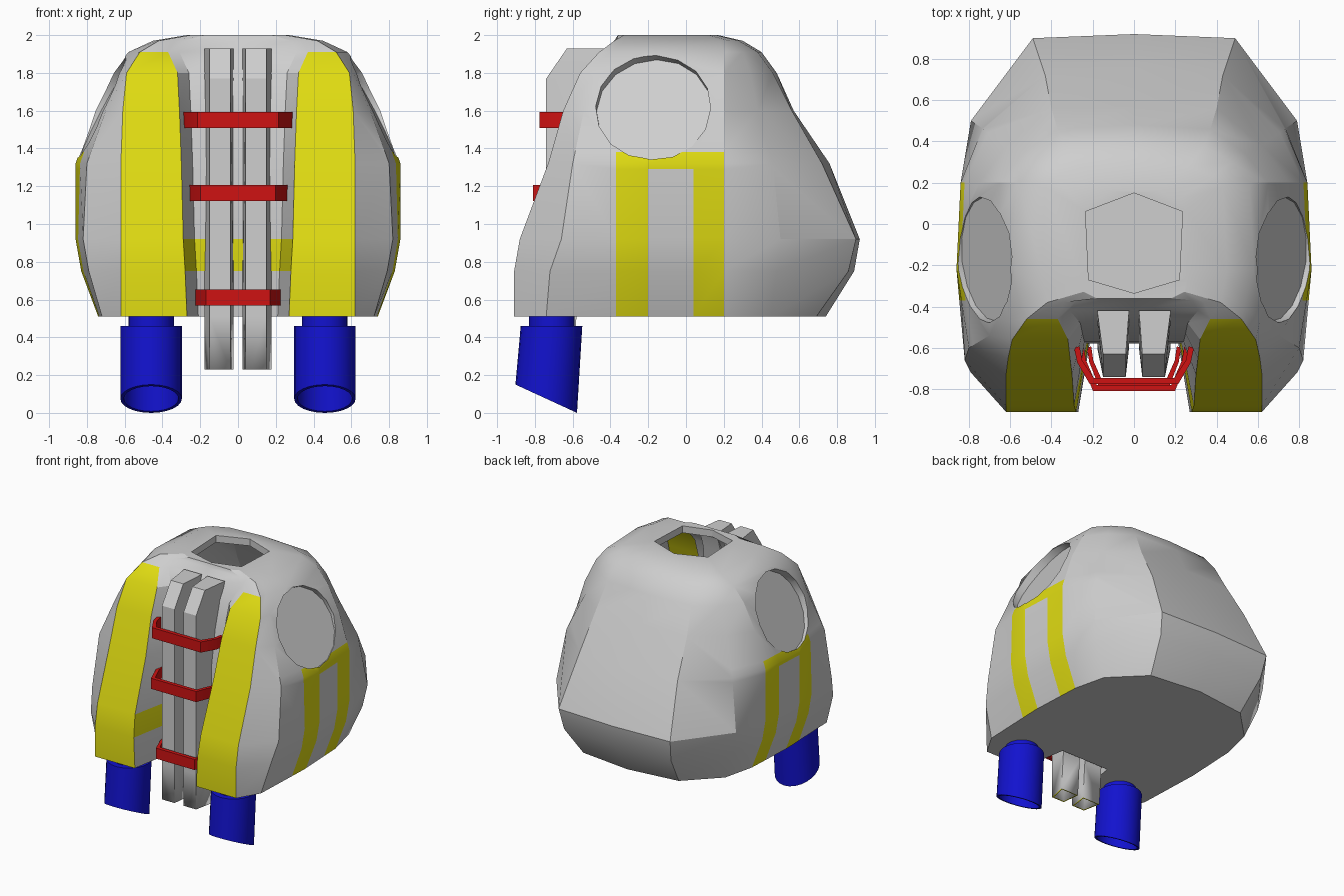
import bpy, bmesh, math
from mathutils import Vector

if "Cube" in bpy.data.objects:
    bpy.data.objects.remove(bpy.data.objects["Cube"])


def material(name, rgb):
    m = bpy.data.materials.new(name)
    m.use_nodes = True
    m.diffuse_color = (*rgb, 1)
    m.node_tree.nodes["Principled BSDF"].inputs["Base Color"].default_value = (*rgb, 1)
    return m


GREY = material("shell grey", (.62, .62, .62))
YELLOW = material("strap yellow", (.74, .71, .006))
RED = material("band red", (.62, .006, .006))
BLUE = material("nozzle blue", (.006, .006, .62))


def finish(obj, angle=30):
    obj.data.polygons.foreach_set("use_smooth", [True] * len(obj.data.polygons))
    obj.data.set_sharp_from_angle(angle=math.radians(angle))


def loft(name, rings, mats, cap_start=True, cap_end=True, paint=None, angle=30):
    """Skin a stack of closed rings; paint(level, column) gives a material index."""
    bm = bmesh.new()
    rows = [[bm.verts.new(p) for p in ring] for ring in rings]
    n = len(rows[0])
    for i in range(len(rows) - 1):
        for j in range(n):
            k = (j + 1) % n
            f = bm.faces.new((rows[i][j], rows[i][k], rows[i + 1][k], rows[i + 1][j]))
            f.material_index = paint(i, j) if paint else 0
    if cap_start:
        bm.faces.new(rows[0][::-1])
    if cap_end:
        bm.faces.new(rows[-1])
    bmesh.ops.recalc_face_normals(bm, faces=bm.faces)
    mesh = bpy.data.meshes.new(name)
    bm.to_mesh(mesh)
    bm.free()
    for m in mats:
        mesh.materials.append(m)
    obj = bpy.data.objects.new(name, mesh)
    bpy.context.collection.objects.link(obj)
    finish(obj, angle)
    return obj


# Shell: one row per height
# z, channel y, strap y, strap inner x, strap outer x, crease x y, side x,
# rear side x y, back corner x y, back middle y
LEVELS = [
    (.51, -.55, -.91, .27, .62, .72, -.74, .74, .66, .45, .42, .69, .74),
    (.75, -.57, -.91, .28, .62, .79, -.72, .83, .76, .48, .47, .86, .89),
    (.92, -.58, -.88, .29, .62, .82, -.66, .86, .79, .50, .49, .90, .92),
    (1.32, -.57, -.73, .30, .62, .80, -.60, .86, .73, .46, .43, .72, .76),
    (1.6, -.53, -.65, .31, .61, .70, -.54, .77, .62, .38, .40, .56, .57),
    (1.8, -.48, -.56, .32, .59, .61, -.47, .67, .54, .34, .37, .46, .48),
    (1.91, -.42, -.46, .37, .52, .53, -.40, .58, .47, .30, .34, .38, .40),
    (1.97, -.37, -.38, .34, .42, .43, -.33, .45, .38, .23, .26, .28, .30),
    (2.0, -.36, -.33, .24, .25, .26, -.26, .27, .22, .12, .12, .16, .17),
]


def shell_ring(level):
    z, ych, yst, xc, xd, xe, ye, xf, xs, ys, xh, yh, yb = level
    half = [(0, ych), (xc - .06, ych), (xc, yst), (xd, yst), (xe, ye), (xf, -.22),
            (xf - .02, min(.2, ys - .05)), (xs, ys), (xh, yh), (0, yb)]
    full = half + [(-x, y) for x, y in half[-2:0:-1]]
    return [(x, y, z) for x, y in full]


def shell_paint(level, column):
    column = min(column, 17 - column)
    strap = column == 2 and level < 6
    channel_band = column < 2 and level == 1
    return int(strap or channel_band)


shell = loft("shell", [shell_ring(r) for r in LEVELS], [GREY, YELLOW], paint=shell_paint)

# Side stripes, cut into the shell's flanks
bm = bmesh.new()
bm.from_mesh(shell.data)
cuts = [((0, y, 0), (0, 1, 0)) for y in (-.37, -.2, .04, .2)]
cuts += [((0, 0, z), (0, 0, 1)) for z in (1.29, 1.38)]
for point, normal in cuts:
    flank = []
    for f in bm.faces:
        c = f.calc_center_median()
        if abs(c.x) > .6 and abs(c.y) < .5 and .52 < c.z < 1.55:
            flank.append(f)
    edges = {e for f in flank for e in f.edges}
    verts = {v for f in flank for v in f.verts}
    bmesh.ops.bisect_plane(bm, geom=flank + list(edges) + list(verts),
                           plane_co=point, plane_no=normal)
for f in bm.faces:
    c = f.calc_center_median()
    if abs(c.x) > .6 and -.37 < c.y < .2 and .52 < c.z < 1.38:
        if c.y < -.2 or c.y > .04 or c.z > 1.29:
            f.material_index = 1
bm.to_mesh(shell.data)
bm.free()


def cut(target, cutter):
    mod = target.modifiers.new("cut", "BOOLEAN")
    mod.operation = "DIFFERENCE"
    mod.solver = "EXACT"
    mod.object = cutter
    cutter.hide_render = True
    bpy.context.view_layer.objects.active = target
    bpy.ops.object.modifier_apply(modifier=mod.name)
    bpy.data.objects.remove(cutter)


# Shallow round arm sockets
for side in (1, -1):
    axis = Vector((.88 * side, -.1, .47)).normalized()
    centre = Vector((.69 * side, -.17, 1.6))
    turn = axis.to_track_quat("Z", "Y")
    rings = [[centre + turn @ Vector((.305 * math.cos(a), .305 * math.sin(a), h))
              for a in (math.tau * i / 16 for i in range(16))] for h in (0, .5)]
    cut(shell, loft("socket_cutter", rings, [GREY]))

# Six-sided neck opening into the hollow shell
HEX = [(0, .15), (-.235, .06), (-.22, -.27), (0, -.335), (.22, -.27), (.235, .06)]
cut(shell, loft("neck_cutter", [[(x, y, z) for x, y in HEX] for z in (1.945, 2.2)], [GREY]))
bm = bmesh.new()
bm.from_mesh(shell.data)
floor = [f for f in bm.faces if all(abs(v.co.z - 1.945) < .001 for v in f.verts)]
bmesh.ops.delete(bm, geom=floor, context="FACES")
bm.to_mesh(shell.data)
bm.free()
finish(shell, 28)

# Twin square pipes down the front channel: z, front y, back y
PIPE = [(.23, -.74, -.6), (.51, -.74, -.58), (1.77, -.74, -.47), (1.93, -.63, -.42)]
for side, label in ((1, "left"), (-1, "right")):
    rings = [[(side * x, y, z) for x, y in ((.04, f), (.15, f), (.178, b), (.024, b))]
             for z, f, b in PIPE]
    pipe = loft(label + "_pipe", rings, [GREY, YELLOW], cap_start=False)
    wall = pipe.modifiers.new("wall", "SOLIDIFY")
    wall.thickness = .014
    wall.material_offset_rim = 1

# Red bands holding the pipes
for name, z, w, front in (("upper", 1.55, .29, -.775), ("middle", 1.165, .268, -.81),
                          ("lower", .61, .228, -.79)):
    half = [(w, -.6), (w * .95, -.67), (w * .74, front)]
    path = half + [(-x, y) for x, y in half[::-1]]
    rings = []
    for x, y in path:
        xi, yi = x * .91, y + (.03 if y == front else .008)
        rings.append([(x, y, z - .042), (x, y, z + .042), (xi, yi, z + .042), (xi, yi, z - .042)])
    loft(name + "_band", rings, [RED])


# Nozzles: stepped, hollow and cut off at a slant
def circle(x, y, r, z, slant=0):
    points = []
    for i in range(24):
        a = math.tau * i / 24
        dy = r * math.sin(a)
        points.append((x + r * math.cos(a), y + dy, z - slant * dy))
    return points


for side, label in ((1, "left"), (-1, "right")):
    x = .46 * side
    loft(label + "_nozzle", [
        circle(x, -.71, .12, .54), circle(x, -.71, .12, .46),
        circle(x, -.712, .163, .46), circle(x, -.74, .163, .075, .46),
        circle(x, -.74, .145, .075, .46), circle(x, -.715, .145, .42)], [BLUE])
